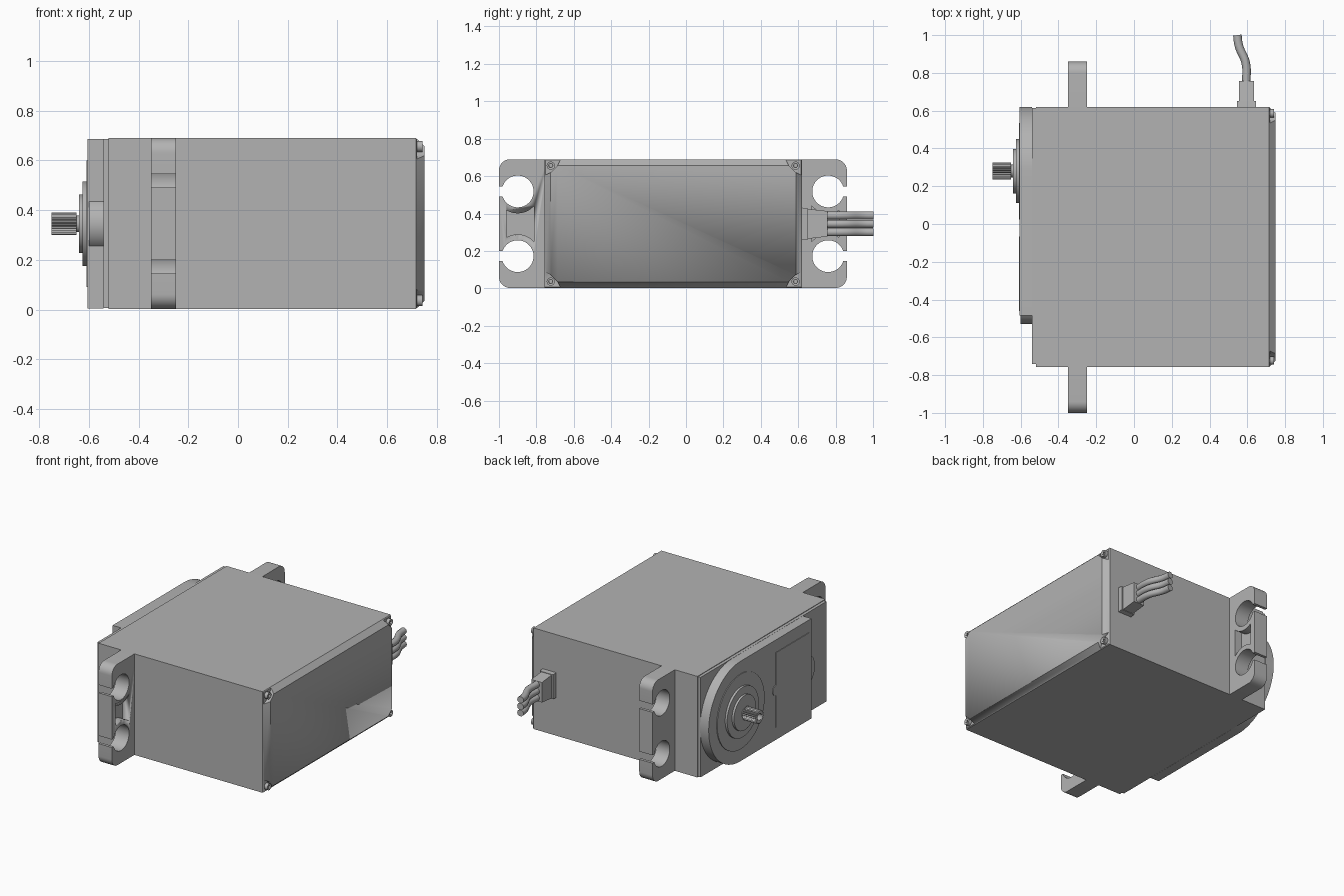
import bpy, bmesh
from math import sin, cos, pi, asin, radians
from mathutils import Vector

cube = bpy.data.objects.get("Cube")
if cube:
    bpy.data.objects.remove(cube, do_unlink=True)

grey = bpy.data.materials.new("plain grey")
grey.use_nodes = True
grey.diffuse_color = (0.45, 0.45, 0.45, 1)
grey.node_tree.nodes["Principled BSDF"].inputs["Base Color"].default_value = (0.45, 0.45, 0.45, 1)

MID = 0.345          # middle height of the case
Y0, Y1 = -0.757, 0.62  # case ends
SHAFT_Y = 0.28


def finish(name, bm):
    bmesh.ops.recalc_face_normals(bm, faces=bm.faces)
    me = bpy.data.meshes.new(name)
    bm.to_mesh(me)
    bm.free()
    me.materials.append(grey)
    ob = bpy.data.objects.new(name, me)
    bpy.context.collection.objects.link(ob)
    bpy.ops.object.select_all(action="DESELECT")
    ob.select_set(True)
    bpy.context.view_layer.objects.active = ob
    bpy.ops.object.shade_smooth_by_angle(angle=radians(30))
    return ob


def prism(name, outline, x0, x1):
    """Extrude a (y, z) outline along x."""
    bm = bmesh.new()
    face = bm.faces.new([bm.verts.new((x0, y, z)) for y, z in outline])
    out = bmesh.ops.extrude_face_region(bm, geom=[face])["geom"]
    moved = [v for v in out if isinstance(v, bmesh.types.BMVert)]
    bmesh.ops.translate(bm, verts=moved, vec=(x1 - x0, 0, 0))
    return finish(name, bm)


def arc(cy, cz, r, a0, a1, n=24):
    return [(cy + r * cos(a0 + (a1 - a0) * i / n), cz + r * sin(a0 + (a1 - a0) * i / n))
            for i in range(n + 1)]


def disc(name, cy, cz, r, x0, x1, n=48):
    return prism(name, arc(cy, cz, r, 0, 2 * pi * (n - 1) / n, n - 1), x0, x1)


def rect(y0, y1, z0, z1):
    return [(y0, z0), (y1, z0), (y1, z1), (y0, z1)]


def cut(ob, cutter):
    mod = ob.modifiers.new("cut", "BOOLEAN")
    mod.operation, mod.solver, mod.object = "DIFFERENCE", "EXACT", cutter
    bpy.ops.object.select_all(action="DESELECT")
    bpy.context.view_layer.objects.active = ob
    ob.select_set(True)
    bpy.ops.object.modifier_apply(modifier=mod.name)
    bpy.data.objects.remove(cutter, do_unlink=True)


def loft(name, rings):
    """Join equally sized rings of points into a capped solid."""
    bm = bmesh.new()
    vs = [[bm.verts.new(p) for p in ring] for ring in rings]
    n = len(vs[0])
    for a, b in zip(vs, vs[1:]):
        for i in range(n):
            bm.faces.new((a[i], a[(i + 1) % n], b[(i + 1) % n], b[i]))
    bm.faces.new(vs[0])
    bm.faces.new(vs[-1])
    return finish(name, bm)


# Main case, with a bevelled end cover
def case_ring(x, d):
    return [(x, y, z) for y, z in rect(Y0 + d, Y1 - d, 0.002 + d, 0.69 - d)]


case = loft("case", [case_ring(-0.52, 0), case_ring(0.715, 0), case_ring(0.75, 0.033)])

# Corner notches in the end cover, each holding a screw
for ys, y in ((1, Y0), (-1, Y1)):
    for zs, z in ((1, 0.002), (-1, 0.69)):
        p = [(-.01, -.01), (.092, -.01), (.07, .034), (.034, .07), (-.01, .092)]
        cut(case, prism("notch", [(y + ys * a, z + zs * b) for a, b in p], 0.72, 0.8))
        cy, cz = y + ys * 0.034, z + zs * 0.034
        screw = disc("corner_screw", cy, cz, 0.022, 0.715, 0.742, 20)
        cut(screw, disc("socket", cy, cz, 0.011, 0.73, 0.8, 6))

# Gear-side cap and its raised housing, rounded around the shaft
prism("gear_cap", rect(-0.74, 0.614, 0.006, 0.686), -0.54, -0.52)
housing = [(-0.485, 0.685), (-0.485, 0.005)] + arc(SHAFT_Y, MID, 0.34, -pi / 2, pi / 2, 40)
prism("gear_housing", housing, -0.605, -0.54)
a = asin(0.8)
prism("housing_bulge", arc(-0.4175, MID, 0.1125, pi - a, pi + a, 16), -0.6, -0.54)
tab = arc(-0.10, MID, 0.035, -pi / 2, pi / 2, 12)
prism("housing_plate", [(-0.46, 0.6), (-0.46, 0.09), (-0.10, 0.09)] + tab + [(-0.10, 0.6)],
      -0.609, -0.605)

# Output shaft with stepped collars
for name, r, x0, x1 in (("outer_collar", 0.255, -0.61, -0.60), ("middle_collar", 0.17, -0.625, -0.605),
                        ("inner_collar", 0.118, -0.64, -0.62), ("shaft_neck", 0.034, -0.655, -0.63)):
    disc(name, SHAFT_Y, MID, r, x0, x1)
teeth = 24
spline = [(SHAFT_Y + r * cos(t), MID + r * sin(t))
          for i in range(teeth * 2)
          for r, t in [(0.046 if i % 2 else 0.039, pi * i / teeth)]]
shaft = prism("splined_shaft", spline, -0.75, -0.65)
cut(shaft, disc("shaft_hole", SHAFT_Y, MID, 0.022, -0.8, -0.68, 24))


# Mounting flanges: rounded ends, keyhole slots and a waisted pocket
def flange(name, root, side, tip):
    def place(pts):
        return [(root + side * u, z) for u, z in pts]

    hole_u, r, half = tip - 0.1, 0.085, 0.027
    s = asin(half / r)
    pts = [(-0.02, 0.002)] + arc(tip - 0.06, 0.062, 0.06, -pi / 2, 0, 10)
    for zc in (0.172, 0.518):
        pts += [(tip, zc - half)] + arc(hole_u, zc, r, -s, s - 2 * pi, 40) + [(tip, zc + half)]
    pts += arc(tip - 0.06, 0.63, 0.06, 0, pi / 2, 10) + [(-0.02, 0.69)]
    ob = prism(name, place(pts), -0.35, -0.25)
    b = 0.85
    pocket = (arc(hole_u, 0.172, 0.117, pi / 2 + b, pi / 2 - b / 1.6, 16)
              + arc(hole_u, 0.518, 0.117, b / 1.6 - pi / 2, -pi / 2 - b, 16))
    cut(ob, prism("pocket", place(pocket), -0.3, -0.2))


flange("front_flange", Y0, -1, 0.243)
flange("back_flange", Y1, 1, 0.24)


# Cable strain relief, tapering away from the case
def plug_ring(y, w, h):
    return [(0.595 + sx * w, y, MID + sz * h) for sx, sz in ((-1, -1), (1, -1), (1, 1), (-1, 1))]


loft("cable_base", [plug_ring(0.61, 0.05, 0.087), plug_ring(0.652, 0.05, 0.083)])
loft("cable_relief", [plug_ring(0.65, 0.04, 0.08), plug_ring(0.757, 0.04, 0.068)])

# Three wires
for k, label in ((-1, "lower"), (0, "middle"), (1, "upper")):
    cu = bpy.data.curves.new(label + "_wire", "CURVE")
    cu.dimensions, cu.bevel_depth, cu.bevel_resolution = "3D", 0.0225, 3
    cu.use_fill_caps = True
    sp = cu.splines.new("BEZIER")
    path = [(0.595, 0.75), (0.592, 0.85), (0.555, 0.945), (0.547, 1.0)]
    sp.bezier_points.add(len(path) - 1)
    for bp, (x, y) in zip(sp.bezier_points, path):
        bp.co = Vector((x, y, MID + k * 0.045))
        bp.handle_left_type = bp.handle_right_type = "AUTO"
    cu.materials.append(grey)
    wire = bpy.data.objects.new(label + "_wire", cu)
    bpy.context.collection.objects.link(wire)
